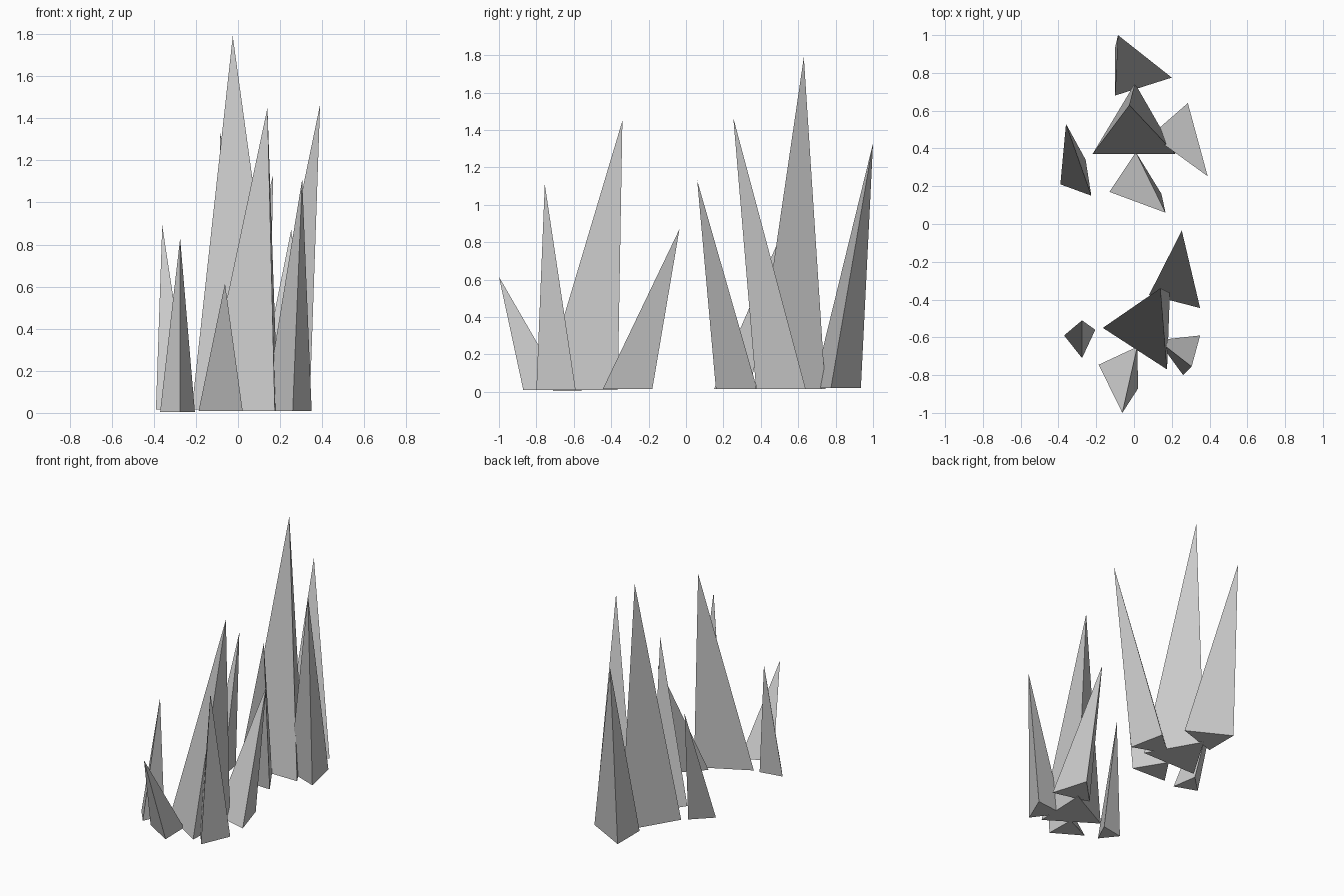
import bpy
import bmesh

if "Cube" in bpy.data.objects:
    bpy.data.objects.remove(bpy.data.objects["Cube"])


def spike(name, base, apex, z=0.015):
    """Three-sided leaning shard: a triangular base joined to a sharp tip."""
    bm = bmesh.new()
    pts = [(x, y, z) for x, y in base] + [apex]
    verts = [bm.verts.new(p) for p in pts]
    bmesh.ops.convex_hull(bm, input=verts)
    bmesh.ops.recalc_face_normals(bm, faces=bm.faces[:])
    mesh = bpy.data.meshes.new(name)
    bm.to_mesh(mesh)
    bm.free()
    bpy.context.collection.objects.link(bpy.data.objects.new(name, mesh))


# Rear cluster: tall central spike with four leaning outwards
spike("rear_main_spike", [(-.22, .37), (.22, .37), (.005, .745)], (-.025, .63, 1.79))
spike("rear_back_spike", [(-.10, .935), (.20, .775), (-.10, .68)], (-.085, 1.0, 1.33), .02)
spike("rear_right_spike", [(.285, .64), (.09, .47), (.34, .375)], (.39, .253, 1.465))
spike("rear_front_spike", [(-.13, .17), (.01, .38), (.145, .16)], (.167, .06, 1.13))
spike("rear_left_spike", [(-.39, .21), (-.226, .15), (-.256, .34)], (-.36, .53, .89))

# Front cluster: lower central spike with four leaning outwards
spike("front_main_spike", [(-.165, -.55), (.175, -.77), (.19, -.365)], (.14, -.34, 1.45), .01)
spike("front_back_spike", [(.08, -.375), (.35, -.445), (.27, -.18)], (.253, -.035, .87))
spike("front_right_spike", [(.35, -.59), (.26, -.80), (.125, -.615)], (.305, -.755, 1.11), .01)
spike("front_left_spike", [(-.37, -.59), (-.205, -.56), (-.275, -.71)], (-.275, -.51, .83), .005)
spike("front_front_spike", [(-.187, -.745), (.017, -.65), (.022, -.87)], (-.062, -1.0, .615), .01)
